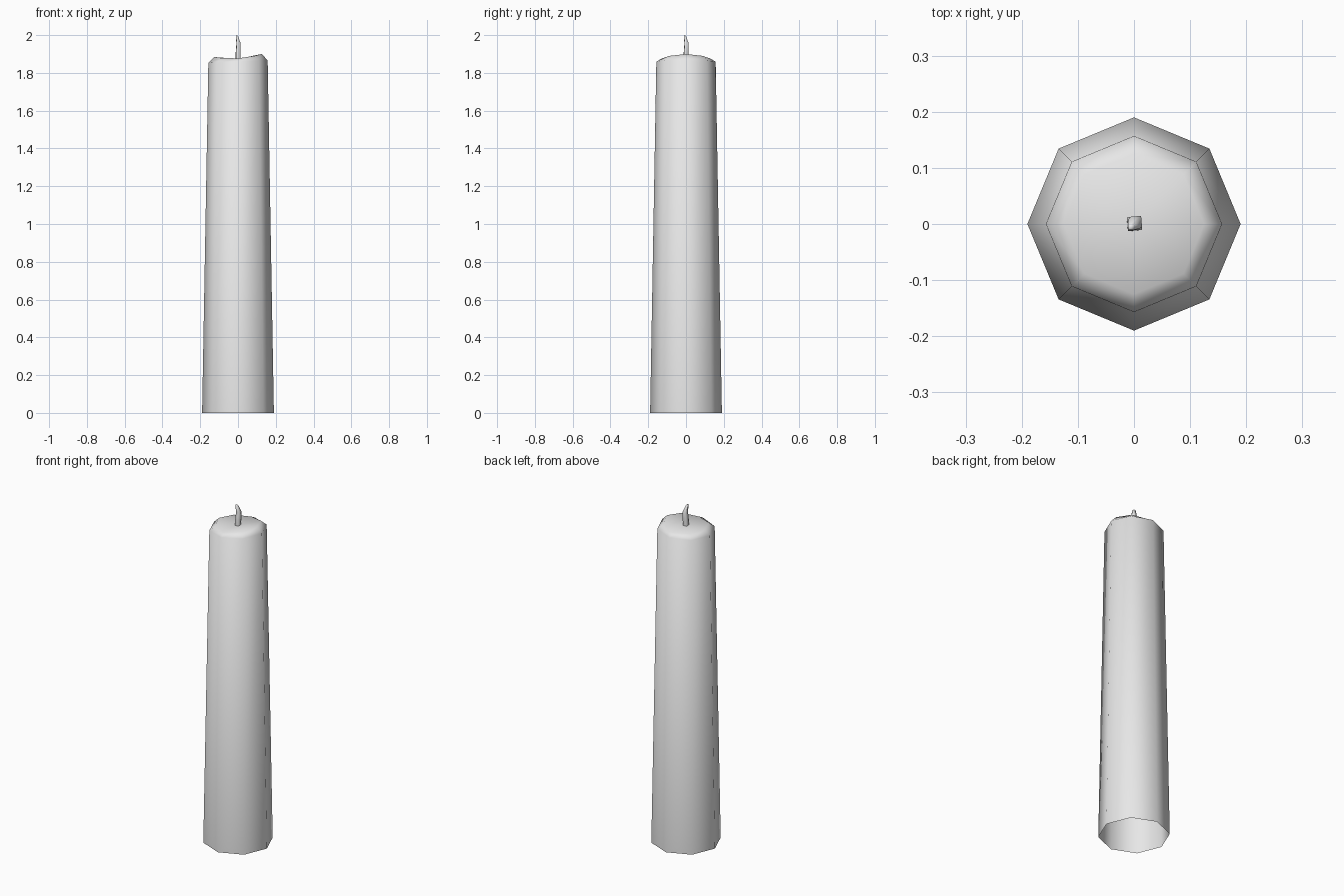
import bpy, bmesh, math

cube = bpy.data.objects.get("Cube")
if cube:
    bpy.data.objects.remove(cube, do_unlink=True)

wax = bpy.data.materials.new("light grey wax")
wax.use_nodes = True
grey = (0.8, 0.8, 0.8, 1)
wax.diffuse_color = grey
wax.node_tree.nodes["Principled BSDF"].inputs["Base Color"].default_value = grey


def loft(name, rings, cap_centre):
    """Skin a list of point rings, then close the end with a fan."""
    bm = bmesh.new()
    loops = [[bm.verts.new(p) for p in ring] for ring in rings]
    n = len(loops[0])
    for low, high in zip(loops, loops[1:]):
        for i in range(n):
            j = (i + 1) % n
            bm.faces.new((low[i], low[j], high[j], high[i]))
    tip = bm.verts.new(cap_centre)
    for i in range(n):
        bm.faces.new((loops[-1][i], loops[-1][(i + 1) % n], tip))
    for f in bm.faces:
        f.smooth = True
    mesh = bpy.data.meshes.new(name)
    bm.to_mesh(mesh)
    bm.free()
    mesh.materials.append(wax)
    obj = bpy.data.objects.new(name, mesh)
    bpy.context.collection.objects.link(obj)
    return obj


def ring(radius, height, sides=8, x=0, y=0, turn=0):
    """Regular ring; height is a function of the angle."""
    angles = [2 * math.pi * i / sides + turn for i in range(sides)]
    return [(x + radius * math.cos(a), y + radius * math.sin(a), height(a)) for a in angles]


# Tapered octagonal candle, open underneath, with an uneven melted rim
def shoulder(a):
    return 1.86 + 0.007 * math.cos(a)


def rim(a):
    return 1.877 + 0.008 * math.cos(a) + 0.015 * math.cos(a) ** 2


loft("candle_body",
     [ring(0.19, lambda a: 0), ring(0.157, shoulder), ring(0.125, rim)],
     (0, 0, 1.874))

# Bent four-sided wick: x, y, z, radius
path = [(0, 0, 1.865, 0.017), (0.001, 0.001, 1.91, 0.017),
        (0.003, 0.003, 1.955, 0.015), (-0.005, -0.005, 1.993, 0.008)]
loft("wick",
     [ring(r, lambda a, z=z: z, 4, x, y, math.radians(50)) for x, y, z, r in path],
     (-0.008, -0.008, 2.0))
